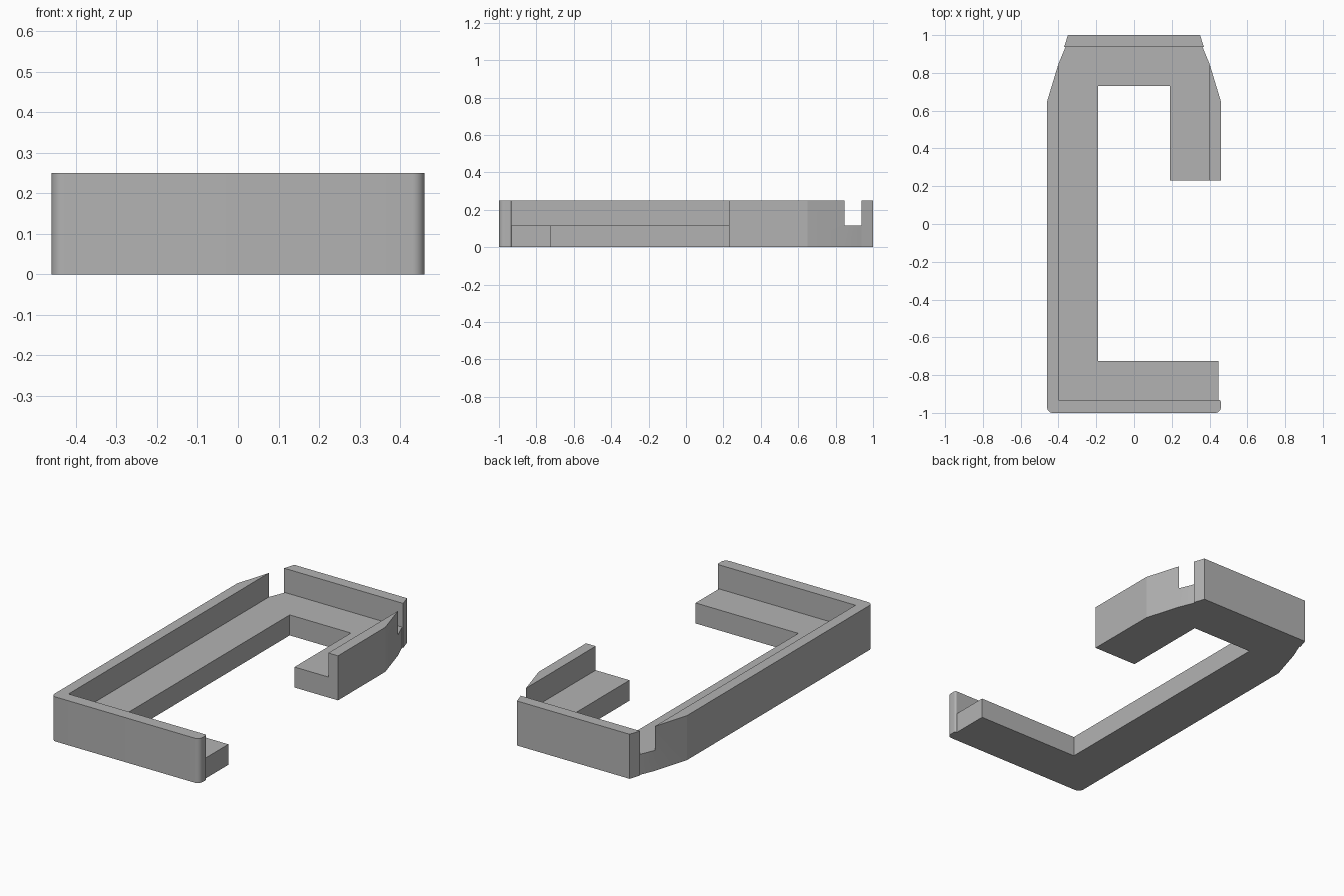
import bpy, bmesh, math

cube = bpy.data.objects.get("Cube")
if cube:
    bpy.data.objects.remove(cube, do_unlink=True)

FLOOR, TOP = 0.115, 0.25
X, XI, SLOT = 0.46, 0.40, 0.19      # outer side, wall inside, opening half width
FRONT_IN, BACK_IN = -0.932, 0.937   # inner faces of front and back walls

grey = bpy.data.materials.new("plain grey")
grey.use_nodes = True
colour = (0.45, 0.45, 0.45, 1)
grey.diffuse_color = colour
grey.node_tree.nodes["Principled BSDF"].inputs["Base Color"].default_value = colour


def arc(cx, cy, r, start, end, steps=8):
    """Points along a rounded corner, angles in degrees."""
    angles = [math.radians(start + (end - start) * i / steps) for i in range(steps + 1)]
    return [(cx + r * math.cos(a), cy + r * math.sin(a)) for a in angles]


def extrude(name, outline, height):
    """Solid standing on the ground with the given plan outline."""
    bm = bmesh.new()
    face = bm.faces.new([bm.verts.new((x, y, 0)) for x, y in outline])
    top = bmesh.ops.extrude_face_region(bm, geom=[face])["geom"]
    bmesh.ops.translate(bm, vec=(0, 0, height),
                        verts=[v for v in top if isinstance(v, bmesh.types.BMVert)])
    bmesh.ops.recalc_face_normals(bm, faces=bm.faces)
    mesh = bpy.data.meshes.new(name)
    bm.to_mesh(mesh)
    bm.free()
    mesh.materials.append(grey)
    obj = bpy.data.objects.new(name, mesh)
    bpy.context.collection.objects.link(obj)
    return obj


# Floor ledge, its outer edge buried in the walls
floor = extrude("clip_frame", [
    (-0.43, -0.96), (0.448, -0.96), (0.448, -0.725), (-SLOT, -0.725),
    (-SLOT, 0.73), (SLOT, 0.73), (SLOT, 0.23), (0.43, 0.23), (0.43, 0.65),
    (XI, 0.848), (0.363, BACK_IN), (0.355, 0.97), (-0.355, 0.97),
    (-0.363, BACK_IN), (-XI, 0.848), (-0.43, 0.65)], FLOOR)

# Long side wall joined to the front wall, with rounded front corners
r = 0.03
side_front = extrude("side_and_front_wall",
                     arc(-X + r, -1 + r, r, 180, 270)
                     + arc(X - r, -1 + r, r, 270, 360)
                     + arc(X - 0.01, FRONT_IN - 0.01, 0.01, 0, 90, 3)
                     + [(-XI, FRONT_IN), (-XI, 0.848), (-X, 0.65)], TOP)

# Short side wall and tapered back wall
short_wall = extrude("short_side_wall",
                     [(XI, 0.23), (X, 0.23), (X, 0.65), (XI, 0.848)], TOP)
back_wall = extrude("back_wall", [(-0.37, BACK_IN), (0.37, BACK_IN),
                                  (0.35, 1), (-0.35, 1)], TOP)

# Merge the walls into the floor as one solid
walls = [side_front, short_wall, back_wall]
for wall in walls:
    mod = floor.modifiers.new("join " + wall.name, 'BOOLEAN')
    mod.operation = 'UNION'
    mod.solver = 'EXACT'
    mod.object = wall
bpy.context.view_layer.update()
merged = bpy.data.meshes.new_from_object(
    floor.evaluated_get(bpy.context.evaluated_depsgraph_get()))
floor.modifiers.clear()
floor.data = merged
for wall in walls:
    bpy.data.objects.remove(wall, do_unlink=True)

# Clean flat faces, then smooth only the rounded corners
bm = bmesh.new()
bm.from_mesh(merged)
bmesh.ops.remove_doubles(bm, verts=bm.verts, dist=0.0001)
bmesh.ops.dissolve_limit(bm, angle_limit=math.radians(0.5), verts=bm.verts, edges=bm.edges)
bm.to_mesh(merged)
bm.free()
bpy.ops.object.select_all(action='DESELECT')
floor.select_set(True)
bpy.context.view_layer.objects.active = floor
bpy.ops.object.shade_smooth_by_angle(angle=math.radians(15))
